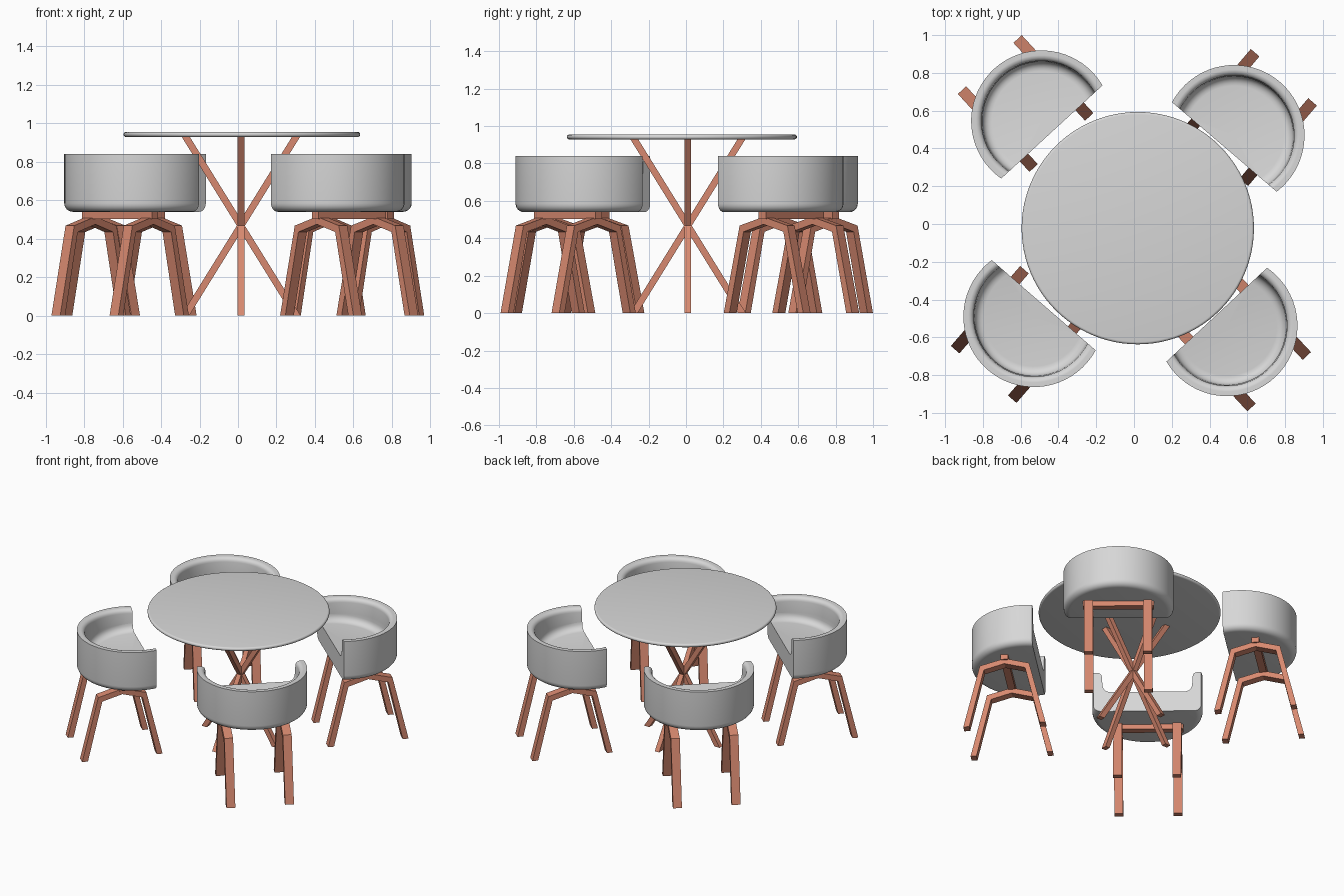
import bpy, bmesh, math
from mathutils import Matrix, Vector

cube = bpy.data.objects.get("Cube")
if cube:
    bpy.data.objects.remove(cube, do_unlink=True)


def material(name, rgb):
    m = bpy.data.materials.new(name)
    m.use_nodes = True
    m.diffuse_color = (*rgb, 1)
    bsdf = next(n for n in m.node_tree.nodes if n.type == 'BSDF_PRINCIPLED')
    bsdf.inputs["Base Color"].default_value = (*rgb, 1)
    return m


GREY = material("light grey", (0.68, 0.68, 0.68))
WOOD = material("reddish wood", (0.68, 0.25, 0.16))


def to_mesh(bm, name, mat):
    bmesh.ops.recalc_face_normals(bm, faces=bm.faces)
    me = bpy.data.meshes.new(name)
    bm.to_mesh(me)
    bm.free()
    me.materials.append(mat)
    return me


def place(me, name, matrix=Matrix(), smooth=False):
    ob = bpy.data.objects.new(name, me)
    bpy.context.collection.objects.link(ob)
    ob.matrix_world = matrix
    if smooth:
        bpy.ops.object.select_all(action='DESELECT')
        ob.select_set(True)
        bpy.context.view_layer.objects.active = ob
        bpy.ops.object.shade_smooth_by_angle(angle=math.radians(40))
    return ob


def prism(bm, outline, x, width):
    """Extrude a (y, z) outline along x, centred on x."""
    face = bm.faces.new([bm.verts.new((x - width / 2, y, z)) for y, z in outline])
    ext = bmesh.ops.extrude_face_region(bm, geom=[face])["geom"]
    bmesh.ops.translate(bm, vec=(width, 0, 0),
                        verts=[v for v in ext if isinstance(v, bmesh.types.BMVert)])


def lathe(profile, steps):
    """Revolve an (r, z) profile about the z axis."""
    bm = bmesh.new()
    vs = [bm.verts.new((r, 0, z)) for r, z in profile]
    es = [bm.edges.new(p) for p in zip(vs, vs[1:])]
    bmesh.ops.spin(bm, geom=vs + es, axis=(0, 0, 1), cent=(0, 0, 0),
                   angle=math.tau, steps=steps)
    bmesh.ops.remove_doubles(bm, verts=bm.verts, dist=0.0005)
    return bm


def arc(r, z, radius, start, end, n=6):
    angles = [math.radians(start + (end - start) * i / n) for i in range(n + 1)]
    return [(r + radius * math.cos(a), z + radius * math.sin(a)) for a in angles]


# Tub seat: revolved shell cut flat across the front
R, CUT = 0.373, 0.08
profile = ([(0, 0.54)] + arc(R - 0.045, 0.585, 0.045, -90, 0)
           + [(R, 0.84), (R - 0.025, 0.84)] + arc(R - 0.025, 0.81, 0.03, 100, 180, 4)
           + [(R - 0.06, 0.73)] + arc(R - 0.11, 0.72, 0.05, 0, -90, 5) + [(0, 0.67)])
bm = lathe(profile, 64)
for v in bm.verts:      # seat surface slopes down to the back
    if 0.6 < v.co.z < 0.725 and v.co.xy.length < R - 0.05:
        v.co.z -= 0.11 * (v.co.y - 0.1)
cut = bmesh.ops.bisect_plane(bm, geom=bm.verts[:] + bm.edges[:] + bm.faces[:],
                             plane_co=(0, -CUT, 0), plane_no=(0, -1, 0), clear_outer=True)
rim = [e for e in bm.edges if e.is_boundary]
bmesh.ops.holes_fill(bm, edges=rim)
bmesh.ops.translate(bm, verts=bm.verts, vec=(0, CUT, 0))
tub = to_mesh(bm, "tub_seat", GREY)

# Chair base: two bent frames and a cross rail
LEG_Y = 0.205
outer = [(0.28, 0), (0.168, 0.468), (0, 0.515)]
inner = [(0, 0.475), (0.14, 0.435), (0.24, 0)]
half = outer + inner
outline = (outer + [(-y, z) for y, z in outer[-2::-1]]
           + [(-y, z) for y, z in inner[::-1]] + inner[1:])
bm = bmesh.new()
for x in (-0.2, 0.2):
    prism(bm, [(y + LEG_Y, z) for y, z in outline], x, 0.06)
frames = to_mesh(bm, "leg_frames", WOOD)

bm = bmesh.new()
prism(bm, [(LEG_Y + y, z) for y, z in
           ((-0.025, 0.503), (0.025, 0.503), (0.025, 0.545), (-0.025, 0.545))], 0, 0.48)
rail = to_mesh(bm, "cross_rail", WOOD)

# Four chairs: front centre and outward direction
chairs = {
    "back_right": ((-0.435, 0.487), (-0.676, 0.735)),
    "back_left": ((0.478, 0.408), (0.65, 0.76)),
    "front_right": ((-0.478, -0.43), (-0.655, -0.755)),
    "front_left": ((0.438, -0.48), (0.68, -0.73)),
}
for name, (pos, out) in chairs.items():
    turn = math.atan2(out[1], out[0]) - math.pi / 2
    m = Matrix.Translation(Vector((*pos, 0))) @ Matrix.Rotation(turn, 4, 'Z')
    place(tub, name + "_tub_seat", m, smooth=True)
    place(frames, name + "_leg_frames", m)
    place(rail, name + "_cross_rail", m)

# Round table top
T = 0.614
bm = lathe([(0, 0.929)] + arc(T - 0.012, 0.942, 0.013, -90, 90, 8) + [(0, 0.955)], 96)
place(to_mesh(bm, "table_top", GREY), "table_top",
      Matrix.Translation((0.02, -0.022, 0)), smooth=True)

# Crossed table legs, one pair in each direction
bm = bmesh.new()
for s in (-1, 1):
    prism(bm, [(-0.29 * s - 0.021, 0), (-0.29 * s + 0.021, 0),
               (0.29 * s + 0.021, 0.935), (0.29 * s - 0.021, 0.935)], 0, 0.035)
cross = to_mesh(bm, "table_legs", WOOD)
for name, turn in (("table_legs_lengthwise", 0), ("table_legs_crosswise", math.pi / 2)):
    place(cross, name, Matrix.Translation((0.015, 0.01, 0)) @ Matrix.Rotation(turn, 4, 'Z'))
